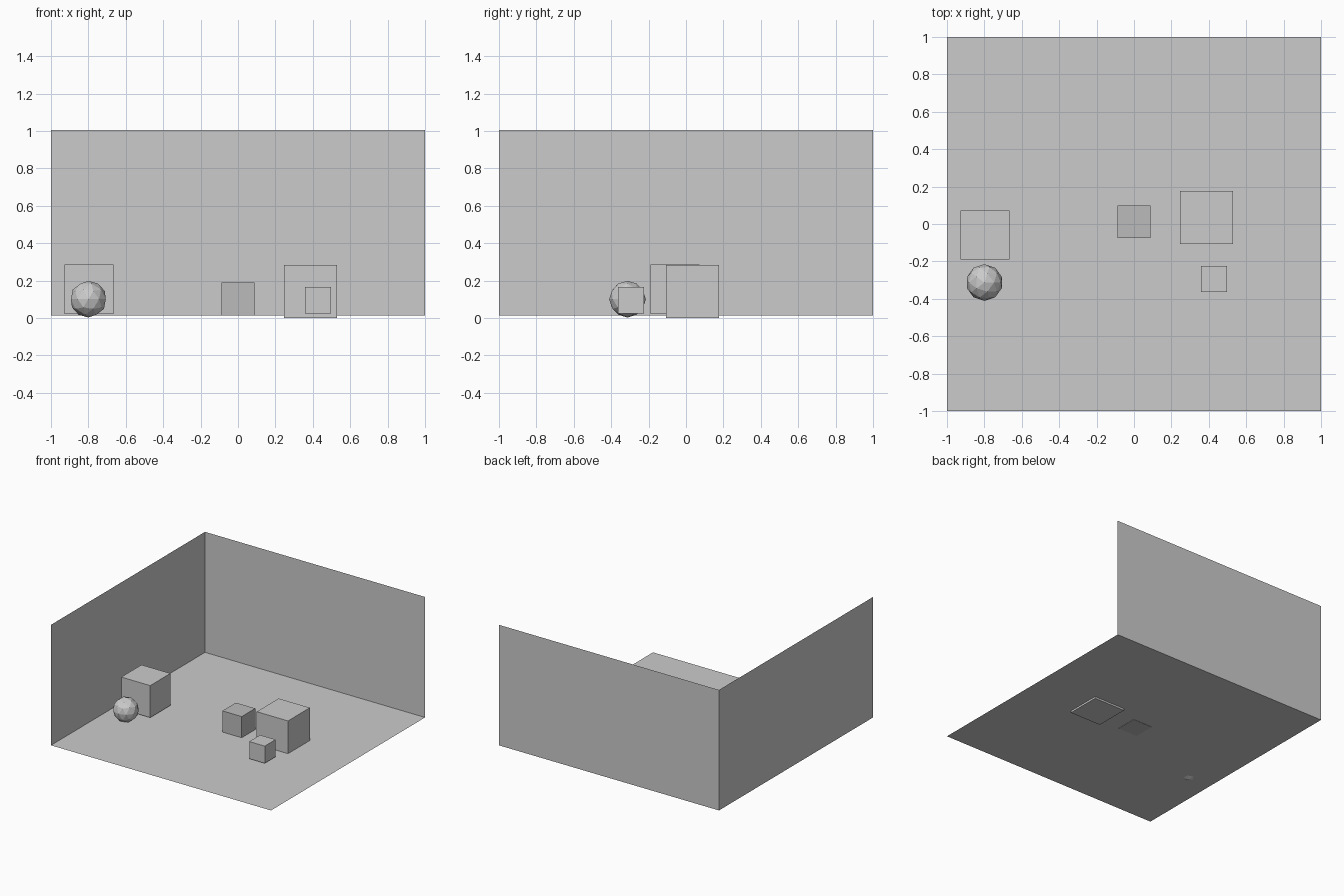
import bpy
from math import pi

if "Cube" in bpy.data.objects:
    bpy.data.objects.remove(bpy.data.objects["Cube"])

FLOOR_Z, WALL_TOP = 0.015, 1.005


def panel(name, size, loc, rot=(0, 0, 0)):
    bpy.ops.mesh.primitive_plane_add(size=1, location=loc, rotation=rot)
    ob = bpy.context.object
    ob.name = name
    ob.scale = (size[0], size[1], 1)
    bpy.ops.object.transform_apply(location=False, rotation=True, scale=True)
    return ob


def cube(name, size, loc):
    bpy.ops.mesh.primitive_cube_add(size=size, location=loc)
    ob = bpy.context.object
    ob.name = name
    return ob


# Floor and the two zero-thickness walls, normals facing into the room
height = WALL_TOP - FLOOR_Z
mid = (WALL_TOP + FLOOR_Z) / 2
panel("floor", (2, 2), (0, 0, FLOOR_Z))
panel("back_wall", (2, height), (0, 1, mid), (pi / 2, 0, 0))
panel("left_wall", (height, 2), (-1, 0, mid), (0, pi / 2, 0))

# Loose boxes
cube("left_box", 0.263, (-0.797, -0.058, 0.154))
cube("large_box", 0.284, (0.388, 0.034, 0.142))
cube("small_box", 0.141, (0.428, -0.294, 0.096))
dark_box = cube("dark_box", 0.176, (-0.001, 0.012, 0.101))

# Dark grey on the central box
mat = bpy.data.materials.new("dark_grey")
mat.diffuse_color = (0.5, 0.5, 0.5, 1)
mat.use_nodes = True
mat.node_tree.nodes["Principled BSDF"].inputs["Base Color"].default_value = mat.diffuse_color
dark_box.data.materials.append(mat)

# Low-poly ball
bpy.ops.mesh.primitive_ico_sphere_add(subdivisions=2, radius=0.098,
                                      location=(-0.8, -0.313, 0.101))
bpy.context.object.name = "ball"
